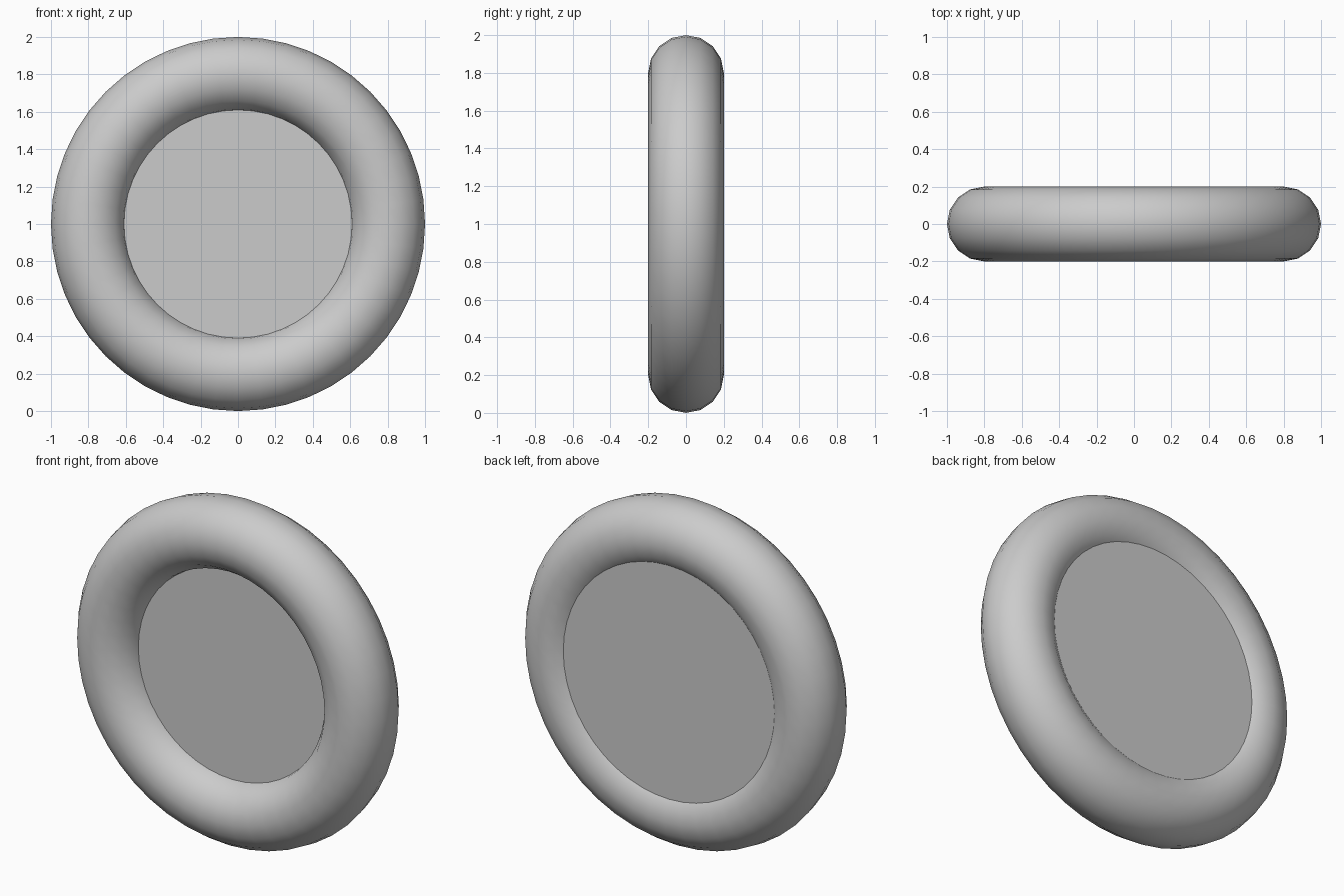
import bpy
from math import pi

cube = bpy.data.objects.get("Cube")
if cube:
    bpy.data.objects.remove(cube, do_unlink=True)

CENTRE_Z = 1.0
FRONT_Y, BACK_Y = -0.05, 0.158

grey = bpy.data.materials.new("light_grey")
grey.use_nodes = True
colour = (0.6, 0.6, 0.6, 1)
grey.diffuse_color = colour
grey.node_tree.nodes["Principled BSDF"].inputs["Base Color"].default_value = colour


def finish(name):
    """Name the new part, colour it and smooth it, keeping sharp edges."""
    part = bpy.context.object
    part.name = name
    part.data.materials.append(grey)
    bpy.ops.object.shade_smooth_by_angle(angle=pi / 6)


# Round outer ring standing upright
bpy.ops.mesh.primitive_torus_add(
    major_radius=0.8, minor_radius=0.2, major_segments=48, minor_segments=16,
    location=(0, 0, CENTRE_Z), rotation=(pi / 2, 0, 0))
finish("outer_ring")

# Thick disc filling the hole, recessed deeper on the front than the back
bpy.ops.mesh.primitive_cylinder_add(
    vertices=48, radius=0.69, depth=BACK_Y - FRONT_Y,
    location=(0, (FRONT_Y + BACK_Y) / 2, CENTRE_Z), rotation=(pi / 2, 0, 0))
finish("centre_disc")
